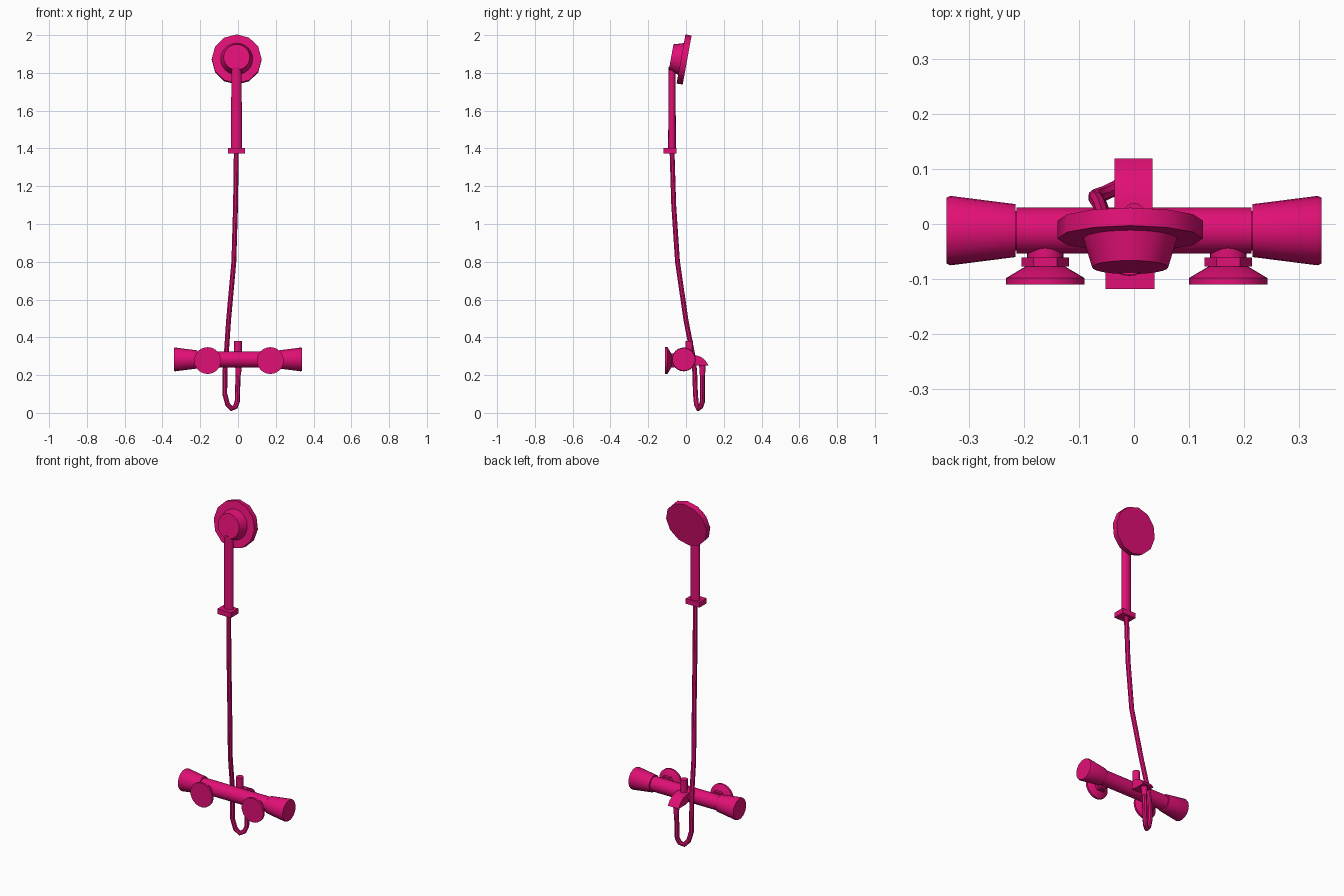
import bpy, bmesh
from math import sin, cos, pi, radians
from mathutils import Vector, Matrix

cube = bpy.data.objects.get("Cube")
if cube:
    bpy.data.objects.remove(cube, do_unlink=True)

pink = bpy.data.materials.new("hot_pink")
pink.use_nodes = True
colour = (0.75, 0.005, 0.18, 1)
pink.diffuse_color = colour
for node in pink.node_tree.nodes:
    if node.type == 'BSDF_PRINCIPLED':
        node.inputs["Base Color"].default_value = colour

parts = []


def finish(name, bm):
    bmesh.ops.recalc_face_normals(bm, faces=bm.faces)
    mesh = bpy.data.meshes.new(name)
    bm.to_mesh(mesh)
    bm.free()
    mesh.materials.append(pink)
    obj = bpy.data.objects.new(name, mesh)
    bpy.context.collection.objects.link(obj)
    parts.append(obj)
    return obj


def lathe(name, origin, axis, rings, sides=24, squash=1.0):
    """Rings of (distance along axis, radius), capped at both ends."""
    bm = bmesh.new()
    loops = []
    for d, r in rings:
        loops.append([bm.verts.new((r * cos(2 * pi * i / sides),
                                    squash * r * sin(2 * pi * i / sides), d))
                      for i in range(sides)])
    for a, b in zip(loops, loops[1:]):
        for i in range(sides):
            j = (i + 1) % sides
            bm.faces.new((a[i], a[j], b[j], b[i]))
    bm.faces.new(loops[0])
    bm.faces.new(loops[-1])
    turn = Vector(axis).to_track_quat('Z', 'Y').to_matrix().to_4x4()
    bm.transform(Matrix.Translation(origin) @ turn)
    return finish(name, bm)


def extrude_x(name, profile, x0, x1):
    """Profile of (y, z) points pushed from x0 to x1."""
    bm = bmesh.new()
    face = bm.faces.new([bm.verts.new((x0, y, z)) for y, z in profile])
    ext = bmesh.ops.extrude_face_region(bm, geom=[face])["geom"]
    bmesh.ops.translate(bm, vec=(x1 - x0, 0, 0),
                        verts=[v for v in ext if isinstance(v, bmesh.types.BMVert)])
    return finish(name, bm)


# Mixer bar and its end knobs
BAR_Y, BAR_Z = -0.012, 0.283
lathe("mixer_bar", (-0.213, BAR_Y, BAR_Z), (1, 0, 0), [(0, 0.042), (0.426, 0.042)])
for side, label in ((1, "left"), (-1, "right")):
    lathe(label + "_knob", (0, BAR_Y, BAR_Z), (side, 0, 0),
          [(0.2, 0.036), (0.215, 0.036), (0.215, 0.048),
           (0.333, 0.063), (0.34, 0.06)])

# Wall flanges, hexagonal nuts and necks
for x, label in ((0.171, "left"), (-0.161, "right")):
    at = (x, 0, 0.277)
    lathe(label + "_wall_flange", at, (0, -1, 0),
          [(0.076, 0.034), (0.098, 0.071), (0.11, 0.071)])
    lathe(label + "_nut", at, (0, -1, 0), [(0.061, 0.043), (0.077, 0.043)], sides=6)
    lathe(label + "_neck", at, (0, -1, 0), [(0.02, 0.033), (0.063, 0.033)])

# Spout and diverter on the bar
extrude_x("spout", [(0.0, 0.31), (0.05, 0.306), (0.08, 0.296), (0.102, 0.278),
                    (0.119, 0.252), (0.06, 0.252), (0.0, 0.262)], -0.035, 0.034)
lathe("diverter_pin", (0, 0.018, 0.29), (0, 0, 1), [(0, 0.02), (0.09, 0.02)], sides=16)

# Hose hanging in a loop and rising to the handset
lathe("hose_nut", (0.002, 0.087, 0.2), (0, 0, 1), [(0, 0.014), (0.058, 0.018)], sides=12)
path = [(0.002, 0.087, 0.25), (-0.004, 0.087, 0.06), (-0.014, 0.078, 0.032),
        (-0.034, 0.065, 0.022), (-0.055, 0.055, 0.045), (-0.07, 0.05, 0.1),
        (-0.069, 0.046, 0.22), (-0.062, 0.035, 0.31), (-0.05, 0.0, 0.49),
        (-0.022, -0.045, 0.8), (-0.013, -0.065, 1.1), (-0.009, -0.074, 1.39)]
curve = bpy.data.curves.new("hose", 'CURVE')
curve.dimensions = '3D'
curve.bevel_depth = 0.0135
curve.bevel_resolution = 2
curve.use_fill_caps = True
spline = curve.splines.new('POLY')
spline.points.add(len(path) - 1)
for point, co in zip(spline.points, path):
    point.co = (*co, 1)
curve.materials.append(pink)
hose = bpy.data.objects.new("hose", curve)
bpy.context.collection.objects.link(hose)
bpy.ops.object.select_all(action='DESELECT')
hose.select_set(True)
bpy.context.view_layer.objects.active = hose
bpy.ops.object.convert(target='MESH')
parts.append(bpy.context.view_layer.objects.active)

# Bracket and handset grip
extrude_x("bracket", [(-0.118, 1.372), (-0.05, 1.372), (-0.05, 1.402), (-0.118, 1.402)],
          -0.052, 0.037)
lathe("grip", (-0.008, -0.074, 1.4), (0, 0, 1),
      [(0, 0.029), (0.43, 0.027)], squash=0.7)

# Tilted shower head: body cone and spray disc
tilt = radians(10.3)
normal = (0, cos(tilt), -sin(tilt))
face_centre = (-0.007, 0.006, 1.868)
lathe("head_body", face_centre, normal, [(-0.086, 0.069), (-0.03, 0.086)])
lathe("spray_disc", face_centre, normal, [(-0.033, 0.132), (0, 0.132)], sides=12)

# Smooth the round sides and keep the hard edges
bpy.ops.object.select_all(action='DESELECT')
for obj in parts:
    obj.select_set(True)
bpy.context.view_layer.objects.active = parts[0]
bpy.ops.object.shade_smooth_by_angle(angle=radians(38))
